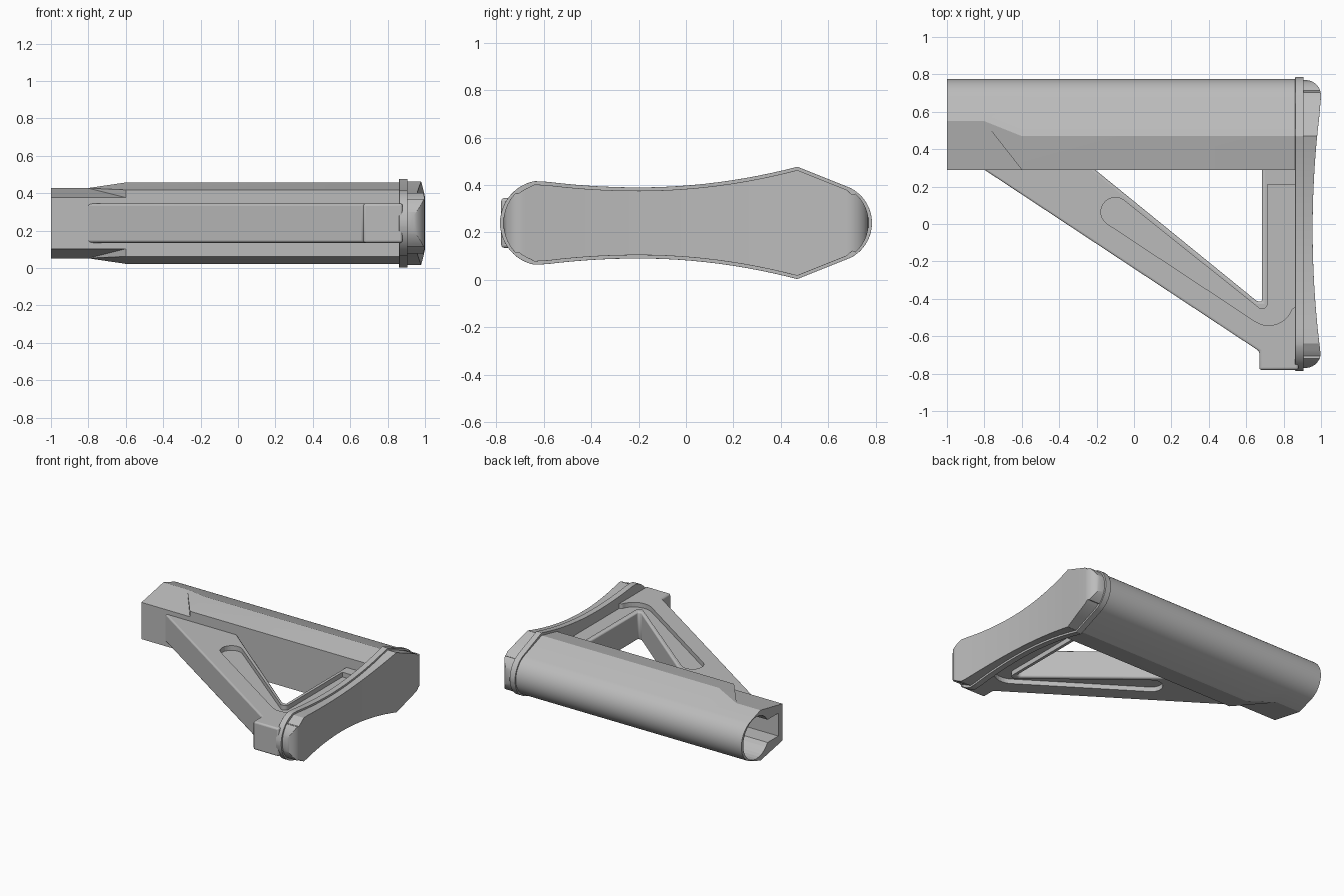
import bpy, bmesh, math

cube = bpy.data.objects.get("Cube")
if cube:
    bpy.data.objects.remove(cube)

MID = 0.24  # height of the symmetry plane

grey = bpy.data.materials.new("matte_grey")
grey.use_nodes = True
tone = (0.5, 0.5, 0.5, 1)
grey.diffuse_color = tone
grey.node_tree.nodes["Principled BSDF"].inputs["Base Color"].default_value = tone


def loft(name, rings):
    """Skin a list of equal closed rings and cap both ends."""
    bm = bmesh.new()
    loops = [[bm.verts.new(p) for p in ring] for ring in rings]
    n = len(loops[0])
    for a, b in zip(loops, loops[1:]):
        for i in range(n):
            j = (i + 1) % n
            bm.faces.new((a[i], a[j], b[j], b[i]))
    bm.faces.new(loops[0])
    bm.faces.new(loops[-1])
    bmesh.ops.recalc_face_normals(bm, faces=bm.faces)
    mesh = bpy.data.meshes.new(name)
    bm.to_mesh(mesh)
    bm.free()
    mesh.materials.append(grey)
    obj = bpy.data.objects.new(name, mesh)
    bpy.context.collection.objects.link(obj)
    return obj


def plate(name, outline, z0, z1):
    return loft(name, [[(x, y, z) for x, y in outline] for z in (z0, z1)])


def bevel(obj, width, segments=3):
    mod = obj.modifiers.new("soft_edges", 'BEVEL')
    mod.width, mod.segments = width, segments
    mod.limit_method, mod.angle_limit = 'ANGLE', math.radians(35)


def cut(obj, cutter):
    cutter.hide_render = True
    cutter.hide_set(True)
    mod = obj.modifiers.new("cut", 'BOOLEAN')
    mod.operation, mod.solver, mod.object = 'DIFFERENCE', 'EXACT', cutter


def smooth(obj):
    bpy.ops.object.select_all(action='DESELECT')
    bpy.context.view_layer.objects.active = obj
    obj.select_set(True)
    bpy.ops.object.shade_smooth_by_angle(angle=math.radians(30))


def arc(cx, cy, r, a0, a1, n):
    steps = [math.radians(a0 + (a1 - a0) * i / n) for i in range(n + 1)]
    return [(cx + r * math.cos(a), cy + r * math.sin(a)) for a in steps]


# Tube: rounded back, widest shoulder, then tapering to a flat underside
def tube_ring(x, shoulder, base):
    half = [base, shoulder] + arc(0.62, 0, 0.155, 68, 0, 10)
    half += [(y, -h) for y, h in reversed(half[:-1])]
    return [(x, y, MID + h) for y, h in half]


slim = ((0.55, 0.188), (0.29, 0.137))
wide = ((0.47, 0.2175), (0.29, 0.178))
sleeve = loft("front_sleeve", [tube_ring(x, *slim) for x in (-1, -0.59)])
body = loft("tube_body", [tube_ring(-0.8, slim[0], (0.545, 0.187)),
                          tube_ring(-0.6, *wide), tube_ring(0.88, *wide)])

# Bore with a narrower channel beneath it
bore = loft("bore_cutter", [[(x, 0.597 + c, MID + s) for c, s in arc(0, 0, 0.156, 0, 348.75, 31)]
                            for x in (-1.1, 0.5)])
channel = plate("channel_cutter", [(-1.1, 0.34), (0.45, 0.34), (0.45, 0.58), (-1.1, 0.58)],
                MID - 0.085, MID + 0.085)
for part in (sleeve, body):
    cut(part, bore)
    cut(part, channel)

# Diagonal strut, rear post and toe in one U-shaped plate
strut = plate("strut_frame", [(-0.815, 0.3), (-0.22, 0.3), (0.66, -0.415), (0.685, -0.415),
                              (0.685, 0.3), (0.88, 0.3), (0.88, -0.78), (0.67, -0.78),
                              (0.67, -0.68)], MID - 0.105, MID + 0.105)
bevel(strut, 0.014)

# Sunken pocket on both sides of the frame
pocket = arc(-0.1, 0.065, 0.077, 53, 236, 12)
pocket += arc(0.72, -0.41, 0.132, 237, 340, 10)
pocket += [(0.9, -0.42), (0.9, 0.21), (0.715, 0.21)]
pocket += arc(0.685, -0.425, 0.03, 0, -125, 8)
for side, z in (("upper", MID + 0.07), ("lower", MID - 0.17)):
    cut(strut, plate(side + "_pocket_cutter", pocket, z, z + 0.1))


# Waisted outline shared by the rim and the pad
def half_width(y):
    if y > 0.68:
        return math.sqrt(max(0.165 ** 2 - (y - 0.62) ** 2, 0))
    if y > 0.47:
        return 0.237 - (y - 0.47) * 0.4
    if y > -0.64:
        return 0.15 + (0.194 if y > -0.2 else 0.16) * (y + 0.2) ** 2
    return math.sqrt(max(0.18 ** 2 - (y + 0.605) ** 2, 0))


def pad_back(y):
    """Concave rear face with rounded ends."""
    x = 0.955 + 0.045 * min(1, abs(y + 0.03) / 0.68) ** 2
    over = max(0, abs(y) - 0.685)
    return x - 0.085 + math.sqrt(max(0.085 ** 2 - over ** 2, 0))


def slab(name, front, back, inset):
    low, high = -0.785 + inset, 0.785 - inset
    ys = [low + (-0.64 - low) * (1 - math.cos(i * math.pi / 24)) for i in range(12)]
    ys += [-0.64 + 1.11 * i / 20 for i in range(21)]
    ys += [0.575] + [0.68 + (high - 0.68) * math.sin(i * math.pi / 24) for i in range(13)]
    rings = []
    for y in ys:
        # the outer ends slide outward so the inset stays even
        at = y + inset * (1 if y > 0.68 else -1 if y < -0.64 else 0)
        h = max(half_width(at) - inset * (0 if abs(at) > 0.72 else 1), 0.012)
        b = back(y)
        rings.append([(front, y, MID - h), (b, y, MID - h),
                      (b, y, MID + h), (front, y, MID + h)])
    return loft(name, rings)


rim = slab("rim_band", 0.862, lambda y: 0.906, 0)
bevel(rim, 0.01)
pad = slab("butt_pad", 0.89, pad_back, 0.014)
bevel(pad, 0.008, 2)

for part in (sleeve, body, strut, rim, pad):
    smooth(part)
